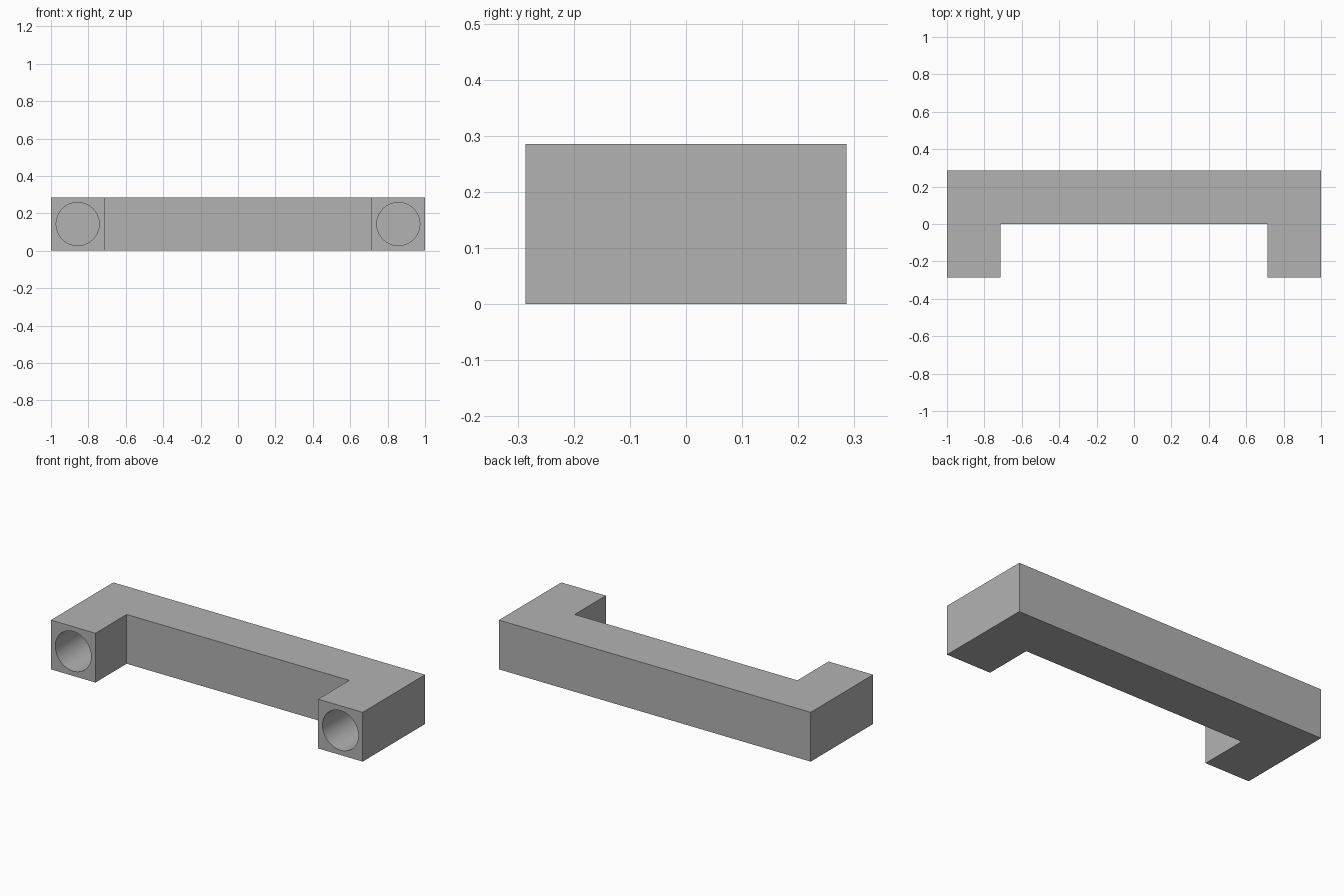
import bpy
import bmesh
from math import radians

old = bpy.data.objects.get("Cube")
if old:
    bpy.data.objects.remove(old, do_unlink=True)

U = 2 / 7            # bar thickness; the handle is seven bars long
HOLE_RADIUS = 0.115
HOLE_DEPTH = U

grey = bpy.data.materials.new("plain grey")
grey.use_nodes = True
colour = (0.448, 0.448, 0.448, 1)
grey.diffuse_color = colour
grey.node_tree.nodes["Principled BSDF"].inputs["Base Color"].default_value = colour

# Handle body: U-shaped outline extruded upward
half = [(1, U), (1, -U), (1 - U, -U), (1 - U, 0)]
outline = half + [(-x, y) for x, y in reversed(half)]
bm = bmesh.new()
face = bm.faces.new([bm.verts.new((x, y, 0)) for x, y in outline])
top = bmesh.ops.extrude_face_region(bm, geom=[face])["geom"]
bmesh.ops.translate(bm, vec=(0, 0, U),
                    verts=[v for v in top if isinstance(v, bmesh.types.BMVert)])
bmesh.ops.recalc_face_normals(bm, faces=bm.faces)
mesh = bpy.data.meshes.new("handle")
bm.to_mesh(mesh)
bm.free()
handle = bpy.data.objects.new("handle", mesh)
bpy.context.collection.objects.link(handle)
mesh.materials.append(grey)

# Round blind hole in the front end of each leg
for side in (-1, 1):
    bpy.ops.mesh.primitive_cylinder_add(
        vertices=64, radius=HOLE_RADIUS, depth=2 * HOLE_DEPTH,
        location=(side * (1 - U / 2), -U, U / 2), rotation=(radians(90), 0, 0))
    cutter = bpy.context.object
    cutter.name = "hole_cutter"
    cutter.hide_render = True
    cutter.data.materials.append(grey)
    cut = handle.modifiers.new("hole", "BOOLEAN")
    cut.operation = "DIFFERENCE"
    cut.solver = "EXACT"
    cut.object = cutter
    bpy.ops.object.select_all(action="DESELECT")
    handle.select_set(True)
    bpy.context.view_layer.objects.active = handle
    bpy.ops.object.modifier_apply(modifier=cut.name)
    bpy.data.objects.remove(cutter, do_unlink=True)

# Smooth hole walls, crisp edges
bpy.ops.object.shade_smooth_by_angle(angle=radians(30))
